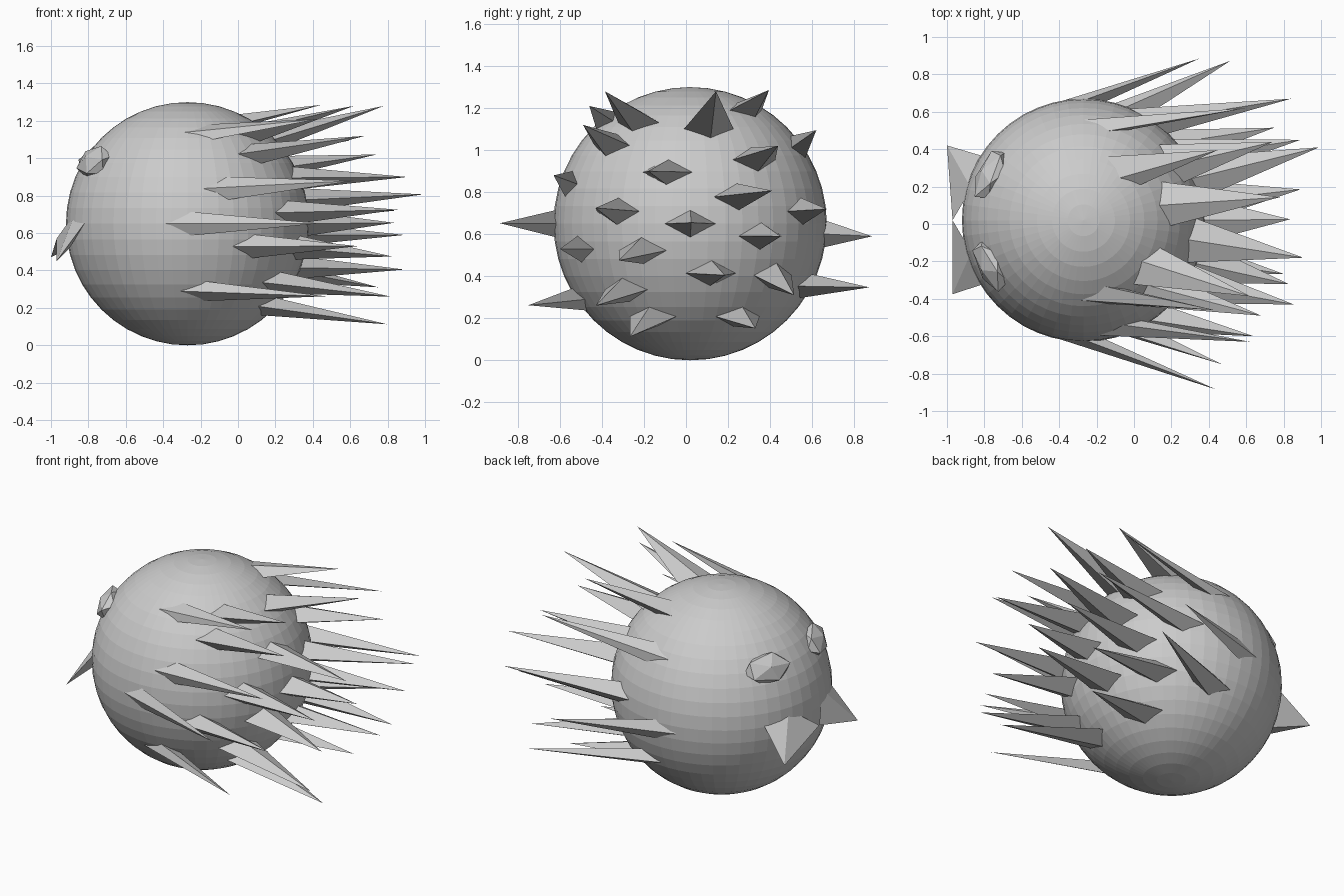
import bpy, bmesh
from math import sqrt
from mathutils import Vector, Matrix

C = Vector((-0.27, 0.02, 0.65))
R = 0.65


def make_object(name, bm):
    bmesh.ops.recalc_face_normals(bm, faces=bm.faces)
    me = bpy.data.meshes.new(name)
    bm.to_mesh(me)
    bm.free()
    ob = bpy.data.objects.new(name, me)
    bpy.context.collection.objects.link(ob)
    return ob


def pyramid(bm, base, tip):
    vs = [bm.verts.new(p) for p in base]
    t = bm.verts.new(tip)
    bm.faces.new(vs)
    for i in range(4):
        bm.faces.new((vs[i], vs[(i + 1) % 4], t))


def tangents(n):
    h = Vector((0, 0, 1)).cross(n).normalized()
    return h, n.cross(h)


# round body
bm = bmesh.new()
bmesh.ops.create_uvsphere(bm, u_segments=48, v_segments=24, radius=R,
                          matrix=Matrix.Translation(C))
make_object("body", bm)

# quills on the +x half: base y, z then tip x, y, z
quills = [
    (-0.23, 1.14, 0.62, -0.386, 1.28), (-0.36, 1.03, 0.68, -0.49, 1.12),
    (0.11, 1.11, 0.78, 0.143, 1.28), (0.29, 1.20, 0.447, 0.395, 1.286),
    (0.54, 1.02, 0.60, 0.62, 1.095), (0.33, 0.96, 0.74, 0.438, 1.02),
    (-0.09, 0.90, 0.905, -0.18, 0.90), (-0.33, 0.71, 0.855, -0.43, 0.725),
    (0.02, 0.65, 0.835, 0.025, 0.655), (0.25, 0.78, 0.99, 0.41, 0.807),
    (0.56, 0.71, 0.84, 0.67, 0.72), (0.36, 0.59, 0.89, 0.45, 0.59),
    (-0.21, 0.52, 0.825, -0.32, 0.475), (0.12, 0.41, 0.89, 0.185, 0.405),
    (0.42, 0.40, 0.75, 0.515, 0.31), (-0.29, 0.33, 0.82, -0.43, 0.26),
    (-0.16, 0.20, 0.80, -0.267, 0.112), (0.25, 0.20, 0.60, 0.33, 0.152),
]
# quills near the rim: base direction then tip
rim_quills = [
    ((0.10, -0.39, 0.48), (0.43, -0.46, 1.21)),
    ((0.20, -0.58, 0.19), (0.62, -0.63, 0.88)),
    ((0.34, -0.52, -0.12), (0.64, -0.60, 0.53)),
    ((0.0, -0.65, 0.0), (0.44, -0.885, 0.652)),
    ((0.08, -0.52, -0.36), (0.47, -0.75, 0.262)),
    ((0.0, 0.65, -0.05), (0.35, 0.885, 0.59)),
    ((0.15, 0.55, -0.30), (0.516, 0.873, 0.347)),
]
spikes = [(Vector(d), t) for d, t in rim_quills]
for y, z, *tip in quills:
    dy, dz = y - C.y, z - C.z
    spikes.append((Vector((sqrt(max(0, R * R - dy * dy - dz * dz)), dy, dz)), tip))

bm = bmesh.new()
for d, tip in spikes:
    n = d.normalized()
    h, v = tangents(n)
    p = C + n * (R - 0.012)
    pyramid(bm, [p + h * 0.12, p + v * 0.065, p - h * 0.12, p - v * 0.065], tip)
make_object("quills", bm)

# flattened low-poly eyes
for side, name in ((1, "eye_left"), (-1, "eye_right")):
    n = Vector((-0.50, side * 0.245, 0.33)).normalized()
    h, v = tangents(n)
    m = Matrix.Translation(C + n * 0.645) @ Matrix((h, v, n)).transposed().to_4x4()
    bm = bmesh.new()
    bmesh.ops.create_icosphere(bm, subdivisions=1, radius=1,
                               matrix=m @ Matrix.Diagonal((0.16, 0.10, 0.06, 1)))
    make_object(name, bm)

# pair of mouth spikes mirrored about the body centre
bm = bmesh.new()
mouth = [(-0.97, 0.0, 0.57), (-0.87, 0.17, 0.71), (-0.815, 0.345, 0.66), (-0.90, 0.175, 0.52)]
for side, tip in ((1, (-1.0, 0.42, 0.47)), (-1, (-0.97, -0.375, 0.45))):
    pyramid(bm, [(x, C.y + side * y, z) for x, y, z in mouth], tip)
make_object("mouth", bm)
